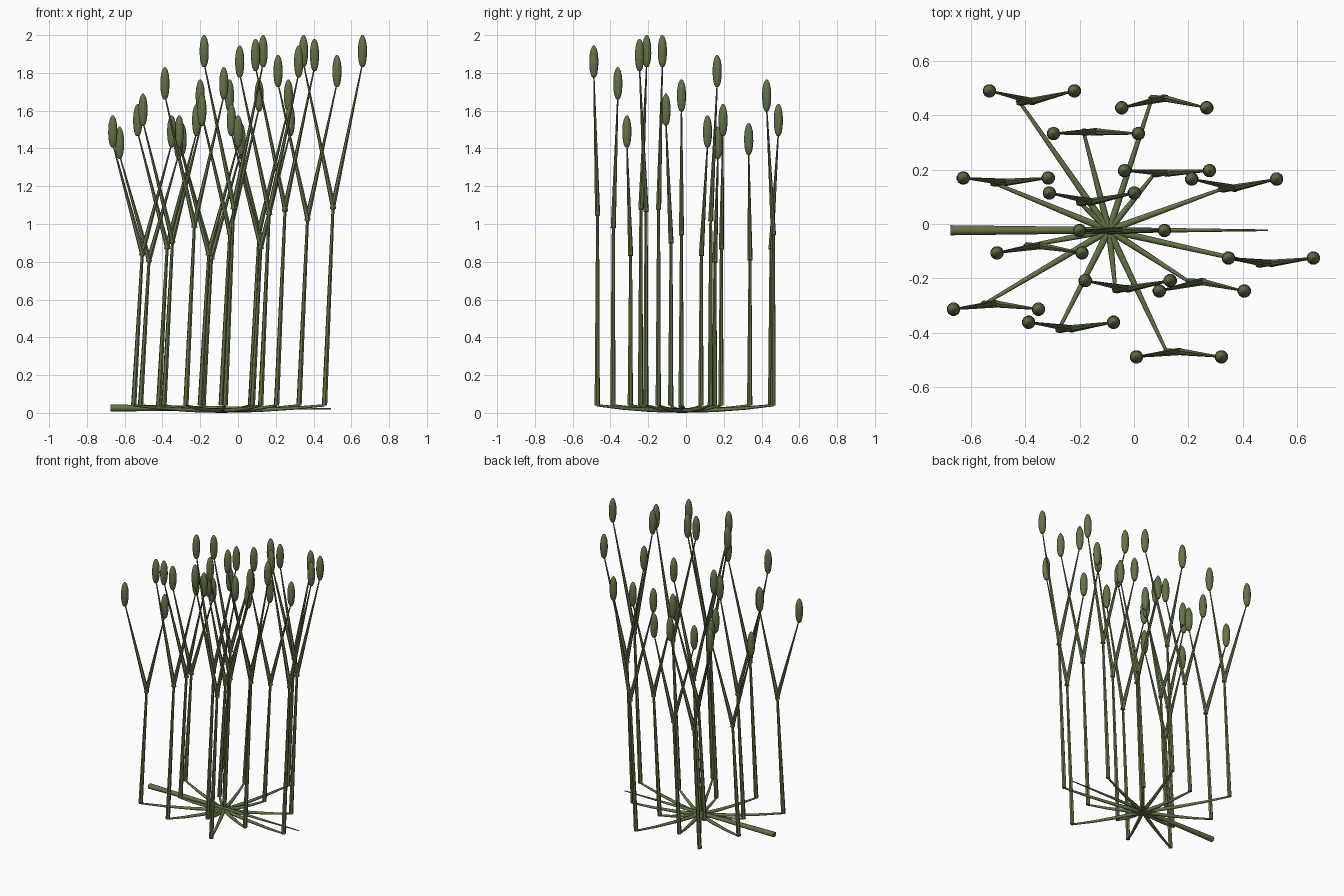
import bpy, bmesh, math
from mathutils import Vector

if "Cube" in bpy.data.objects:
    bpy.data.objects.remove(bpy.data.objects["Cube"])

green = bpy.data.materials.new("olive green")
green.diffuse_color = (0.13, 0.172, 0.063, 1)
green.use_nodes = True
green.node_tree.nodes["Principled BSDF"].inputs["Base Color"].default_value = green.diffuse_color


def tube(bm, points, radii, sides=6):
    """Tapered capped tube through a list of points."""
    points = [Vector(p) for p in points]
    axis = (points[-1] - points[0]).normalized()
    side = axis.orthogonal().normalized()
    other = axis.cross(side)
    rings = []
    for p, r in zip(points, radii):
        rings.append([bm.verts.new(p + r * (math.cos(a) * side + math.sin(a) * other))
                      for a in (math.tau * i / sides for i in range(sides))])
    for a, b in zip(rings, rings[1:]):
        for i in range(sides):
            j = (i + 1) % sides
            bm.faces.new((a[i], a[j], b[j], b[i]))
    bm.faces.new(rings[0][::-1])
    bm.faces.new(rings[-1])


def finish(bm, name, smooth):
    bmesh.ops.recalc_face_normals(bm, faces=bm.faces)
    me = bpy.data.meshes.new(name)
    bm.to_mesh(me)
    bm.free()
    me.materials.append(green)
    ob = bpy.data.objects.new(name, me)
    bpy.context.collection.objects.link(ob)
    if smooth:
        bpy.context.view_layer.objects.active = ob
        ob.select_set(True)
        bpy.ops.object.shade_smooth_by_angle(angle=math.radians(50))
        ob.select_set(False)
    return ob


# Each reed: centre x, fork y, seed head y, top height
REEDS = [
    (-0.375, 0.450, 0.489, 1.635), (0.111, 0.463, 0.427, 1.765),
    (-0.140, 0.339, 0.332, 1.535), (0.121, 0.187, 0.196, 1.635),
    (-0.471, 0.153, 0.169, 1.515), (0.368, 0.131, 0.165, 1.895),
    (-0.155, 0.081, 0.114, 1.575), (-0.044, -0.024, -0.024, 1.765),
    (-0.347, -0.079, -0.106, 1.69), (0.503, -0.145, -0.125, 2.0),
    (-0.023, -0.239, -0.208, 2.0), (0.249, -0.211, -0.246, 1.98),
    (-0.507, -0.293, -0.313, 1.575), (-0.231, -0.385, -0.361, 1.83),
    (0.165, -0.468, -0.488, 1.945),
]
# Seed head outline: height fraction, radius
HEAD = [(0, 0.006), (0.03, 0.012), (0.12, 0.0185), (0.25, 0.0225), (0.42, 0.025),
        (0.6, 0.0245), (0.75, 0.022), (0.88, 0.0165), (0.96, 0.010), (1, 0.004)]
HEAD_LEN, SPREAD = 0.17, 0.156
HUB = Vector((-0.092, -0.023, 0.013))

stems, branches, heads, roots = (bmesh.new() for _ in range(4))
for x, fy, hy, top in REEDS:
    base = Vector((x - 0.045, fy - 0.002, 0.04))
    fork = Vector((x, fy, 0.576 * top - 0.067))
    # upright stem
    tube(stems, [base, fork], [0.0145, 0.008])
    # pair of forked branches with a seed head on each
    for s in (-1, 1):
        foot = fork + Vector((-0.004 * s, 0, -0.008))
        tip = Vector((x + s * SPREAD, hy, top - HEAD_LEN + 0.02))
        tube(branches, [foot, tip], [0.014, 0.0035])
        tube(heads, [(tip.x, hy, top - HEAD_LEN * (1 - t)) for t, _ in HEAD],
             [r for _, r in HEAD], 12)
    # root running from the hub to the stem foot, curving up towards the end
    if (base - HUB).xy.length > 0.05:
        path = [HUB.lerp(base, t) for t in (0, 0.35, 0.7, 1)]
        path[1].z, path[2].z = 0.015, 0.025
        tube(roots, path, [0.013, 0.011, 0.0085, 0.006], 8)

# long ground runner through the hub
runner = bmesh.new()
tube(runner, [(-0.674, -0.023, 0.026), (-0.092, -0.023, 0.024), (0.493, -0.023, 0.022)],
     [0.0185, 0.0115, 0.003], 8)

finish(stems, "stems", True)
finish(branches, "branches", True)
finish(heads, "seed_heads", False)
finish(roots, "roots", True)
finish(runner, "ground_runner", True)
